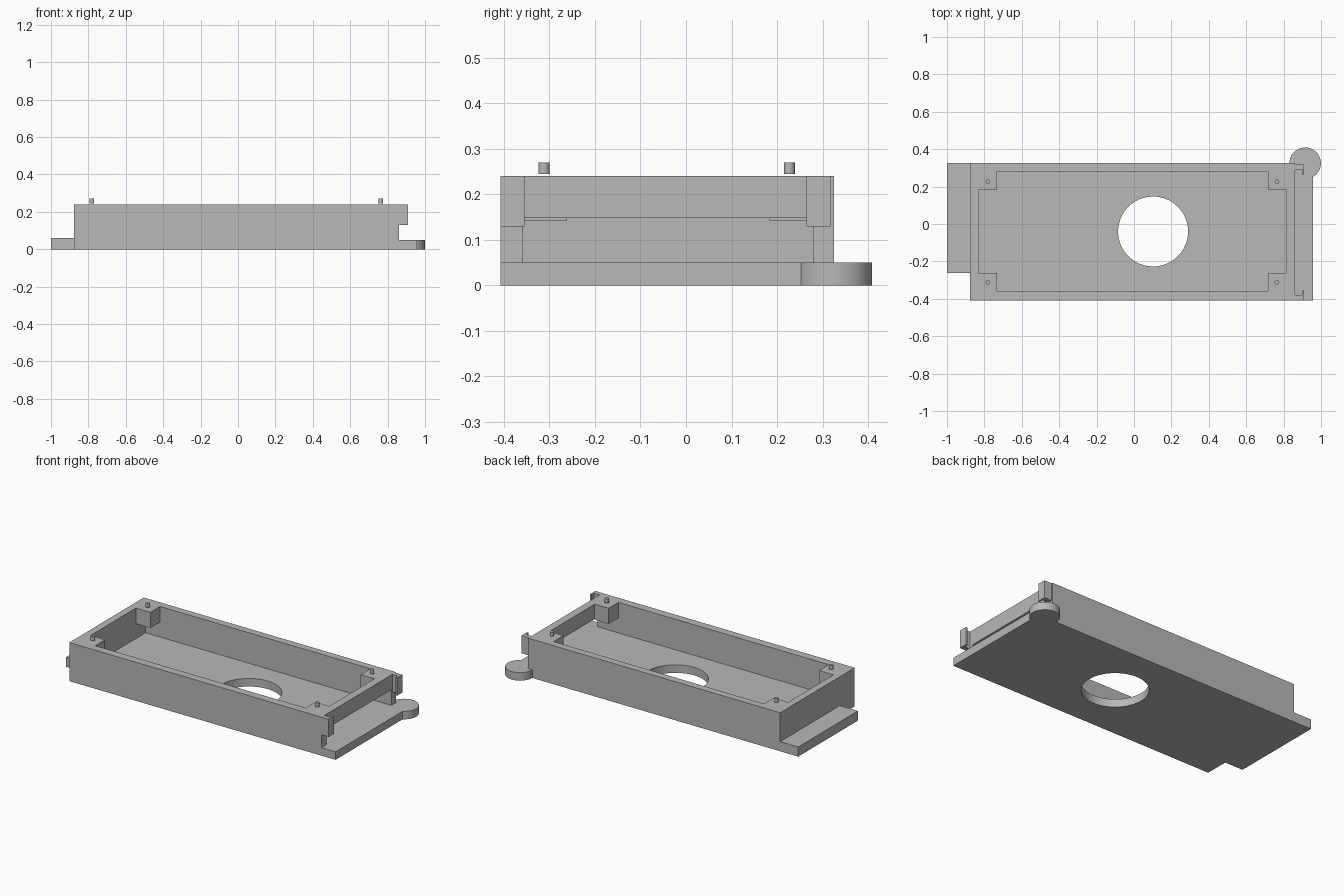
import bpy
import bmesh
from math import pi, cos, sin

if "Cube" in bpy.data.objects:
    bpy.data.objects.remove(bpy.data.objects["Cube"], do_unlink=True)

grey = bpy.data.materials.new("plain grey")
grey.use_nodes = True
colour = (0.48, 0.48, 0.48, 1)
grey.diffuse_color = colour
grey.node_tree.nodes["Principled BSDF"].inputs["Base Color"].default_value = colour


def prism(name, outline, z0, z1):
    """Extrude a flat outline between two heights."""
    bm = bmesh.new()
    face = bm.faces.new([bm.verts.new((x, y, z0)) for x, y in outline])
    top = bmesh.ops.extrude_face_region(bm, geom=[face])["geom"]
    for v in top:
        if isinstance(v, bmesh.types.BMVert):
            v.co.z = z1
    bmesh.ops.recalc_face_normals(bm, faces=bm.faces)
    mesh = bpy.data.meshes.new(name)
    bm.to_mesh(mesh)
    bm.free()
    mesh.materials.append(grey)
    obj = bpy.data.objects.new(name, mesh)
    bpy.context.collection.objects.link(obj)
    return obj


def box(name, x0, x1, y0, y1, z0, z1):
    return prism(name, [(x0, y0), (x1, y0), (x1, y1), (x0, y1)], z0, z1)


def disc(name, x, y, r, z0, z1, n=64):
    ring = [(x + r * cos(2 * pi * i / n), y + r * sin(2 * pi * i / n)) for i in range(n)]
    return prism(name, ring, z0, z1)


def smooth(obj):
    bpy.ops.object.select_all(action="DESELECT")
    obj.select_set(True)
    bpy.context.view_layer.objects.active = obj
    bpy.ops.object.shade_smooth_by_angle()


# Main dimensions
L, R, F, B = -0.876, 0.86, -0.408, 0.325      # outer walls
IL, IR, IF, IB = -0.832, 0.812, -0.358, 0.28  # cavity
FLOOR, SLOT, TOP = 0.05, 0.148, 0.24

# Floor plate with round opening
plate = box("base_plate", L, 0.957, F, B, 0, FLOOR)
cutter = disc("hole_cutter", 0.102, -0.04, 0.187, -0.1, 0.2)
cutter.hide_render = True
cut = plate.modifiers.new("hole", "BOOLEAN")
cut.object = cutter
cut.operation = "DIFFERENCE"
cut.solver = "EXACT"
bpy.context.view_layer.objects.active = plate
bpy.ops.object.modifier_apply(modifier="hole")
bpy.data.objects.remove(cutter, do_unlink=True)
smooth(plate)

# Three-sided wall, and the raised end wall above the open slot
prism("side_walls", [(R, F), (R, IF), (IL, IF), (IL, IB), (R, IB), (R, B), (L, B), (L, F)],
      FLOOR, TOP)
box("slotted_end_wall", IR, R, IF, IB, SLOT, TOP)

# Corner blocks with locating pins
for x, dx, px, side in ((IL, 0.1, -0.781, "right"), (IR, -0.096, 0.764, "left")):
    for y, dy, py, end in ((IF, 0.096, -0.312, "front"), (IB, -0.096, 0.227, "back")):
        x0, x1 = sorted((x, x + dx))
        y0, y1 = sorted((y, y + dy))
        box(f"corner_block_{end}_{side}", x0, x1, y0, y1, 0.143, TOP)
        smooth(disc(f"pin_{end}_{side}", px, py, 0.012, 0.245, 0.27, 24))

# Hooked clips on the slotted end
for name, edge, s in (("clip_front", F, 1), ("clip_back", 0.318, -1)):
    hook = [(R, 0), (0.91, 0), (0.91, 0.053), (0.899, 0.053), (0.899, 0.028), (R, 0.028)]
    prism(name, [(x, edge + s * d) for x, d in hook], 0.13, TOP)

# Side tab and rounded ear
box("end_tab", -1, L, -0.262, B, 0, 0.06)
smooth(disc("round_ear", 0.915, 0.325, 0.084, 0, FLOOR))
